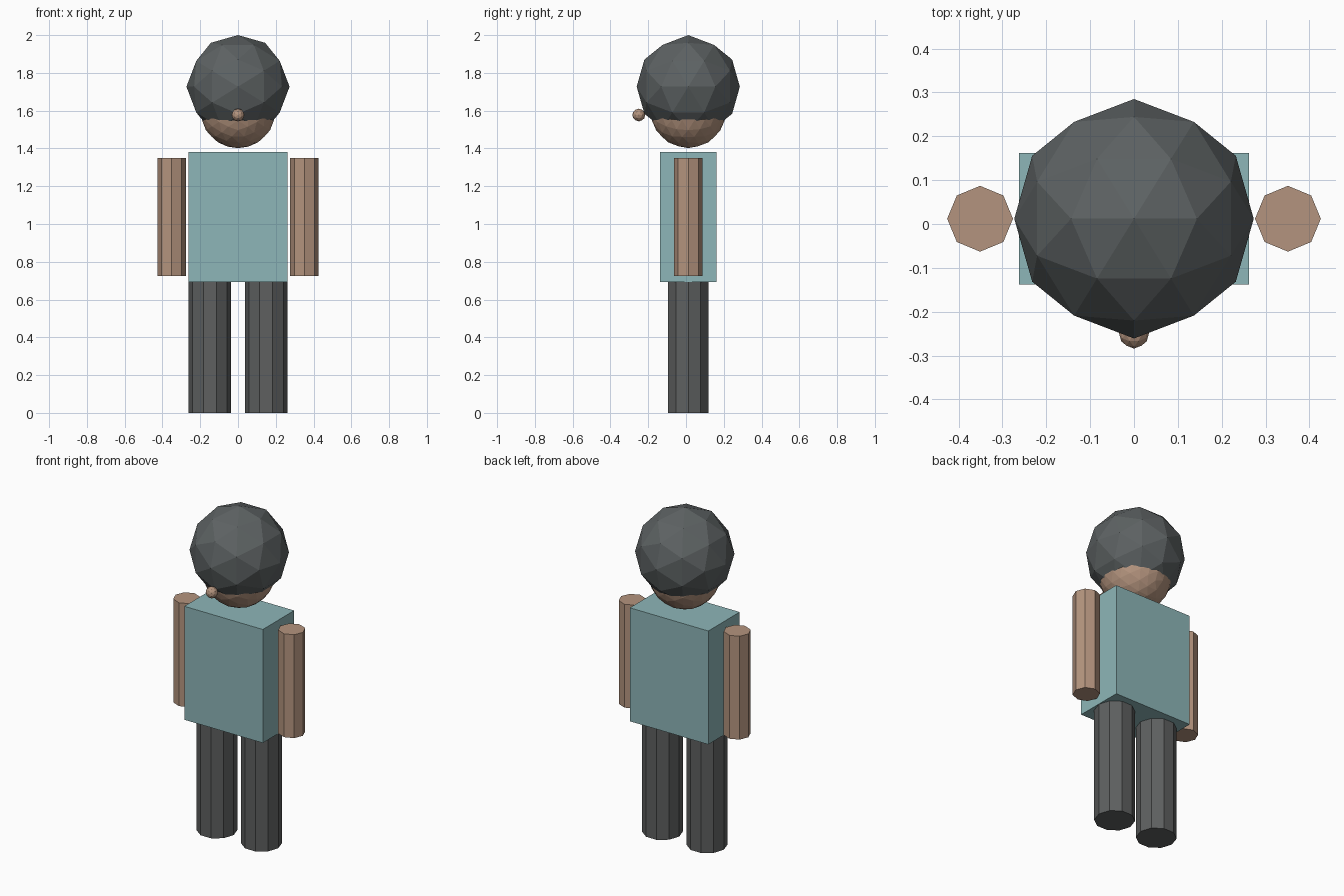
import bpy, bmesh, math
from mathutils import Vector

if "Cube" in bpy.data.objects:
    bpy.data.objects.remove(bpy.data.objects["Cube"])

CY = 0.012  # body centre line, the nose shifts the bounding box


def material(name, rgb):
    """Flat material from sRGB 0-255 values."""
    m = bpy.data.materials.new(name)
    lin = [((c / 255 + 0.055) / 1.055) ** 2.4 for c in rgb]
    m.diffuse_color = (*lin, 1)
    m.use_nodes = True
    m.node_tree.nodes["Principled BSDF"].inputs["Base Color"].default_value = m.diffuse_color
    return m


SKIN = material("skin", (180, 148, 126))
SHIRT = material("teal_shirt", (141, 182, 184))
HAIR = material("dark_hair", (93, 98, 99))
TROUSERS = material("dark_trousers", (94, 96, 96))


def finish(name, bm, mat, loc):
    bmesh.ops.recalc_face_normals(bm, faces=bm.faces)
    me = bpy.data.meshes.new(name)
    bm.to_mesh(me)
    bm.free()
    me.materials.append(mat)
    ob = bpy.data.objects.new(name, me)
    ob.location = loc
    bpy.context.collection.objects.link(ob)


def ball(name, r, loc, mat, levels):
    """Icosphere with edge midpoints on the axes (golden-rectangle layout)."""
    bm = bmesh.new()
    phi = (1 + math.sqrt(5)) / 2
    for a in (-1, 1):
        for b in (-phi, phi):
            for co in ((b, a, 0), (0, b, a), (a, 0, b)):
                bm.verts.new(co)
    bmesh.ops.convex_hull(bm, input=bm.verts[:])
    for _ in range(levels):
        bmesh.ops.subdivide_edges(bm, edges=bm.edges[:], cuts=1, use_grid_fill=True)
        for v in bm.verts:
            v.co.normalize()
    for v in bm.verts:
        v.co = v.co.normalized() * r
    finish(name, bm, mat, loc)


def post(name, r, sides, x, z0, z1, mat):
    """Upright prism with a corner on the x axis."""
    bm = bmesh.new()
    ring = [bm.verts.new((r * math.cos(math.tau * i / sides),
                          r * math.sin(math.tau * i / sides), 0)) for i in range(sides)]
    base = bm.faces.new(ring)
    top = bmesh.ops.extrude_face_region(bm, geom=[base], use_keep_orig=True)["geom"]
    bmesh.ops.translate(bm, vec=Vector((0, 0, z1 - z0)),
                        verts=[g for g in top if isinstance(g, bmesh.types.BMVert)])
    finish(name, bm, mat, (x, CY, z0))


# Torso
bm = bmesh.new()
bmesh.ops.create_cube(bm, size=1)
bmesh.ops.scale(bm, vec=(0.525, 0.30, 0.686), verts=bm.verts)
finish("torso", bm, SHIRT, (0, CY, 1.037))

# Head, hair and nose
ball("head", 0.20, (0, CY, 1.602), SKIN, 2)
ball("hair", 0.273, (0, CY, 1.727), HAIR, 1)
ball("nose", 0.034, (0, -0.25, 1.577), SKIN, 1)

# Arms and legs
for side, s in (("left", 1), ("right", -1)):
    post(side + "_arm", 0.075, 8, s * 0.351, 0.724, 1.349, SKIN)
    post(side + "_leg", 0.112, 10, s * 0.149, 0.0, 0.694, TROUSERS)
